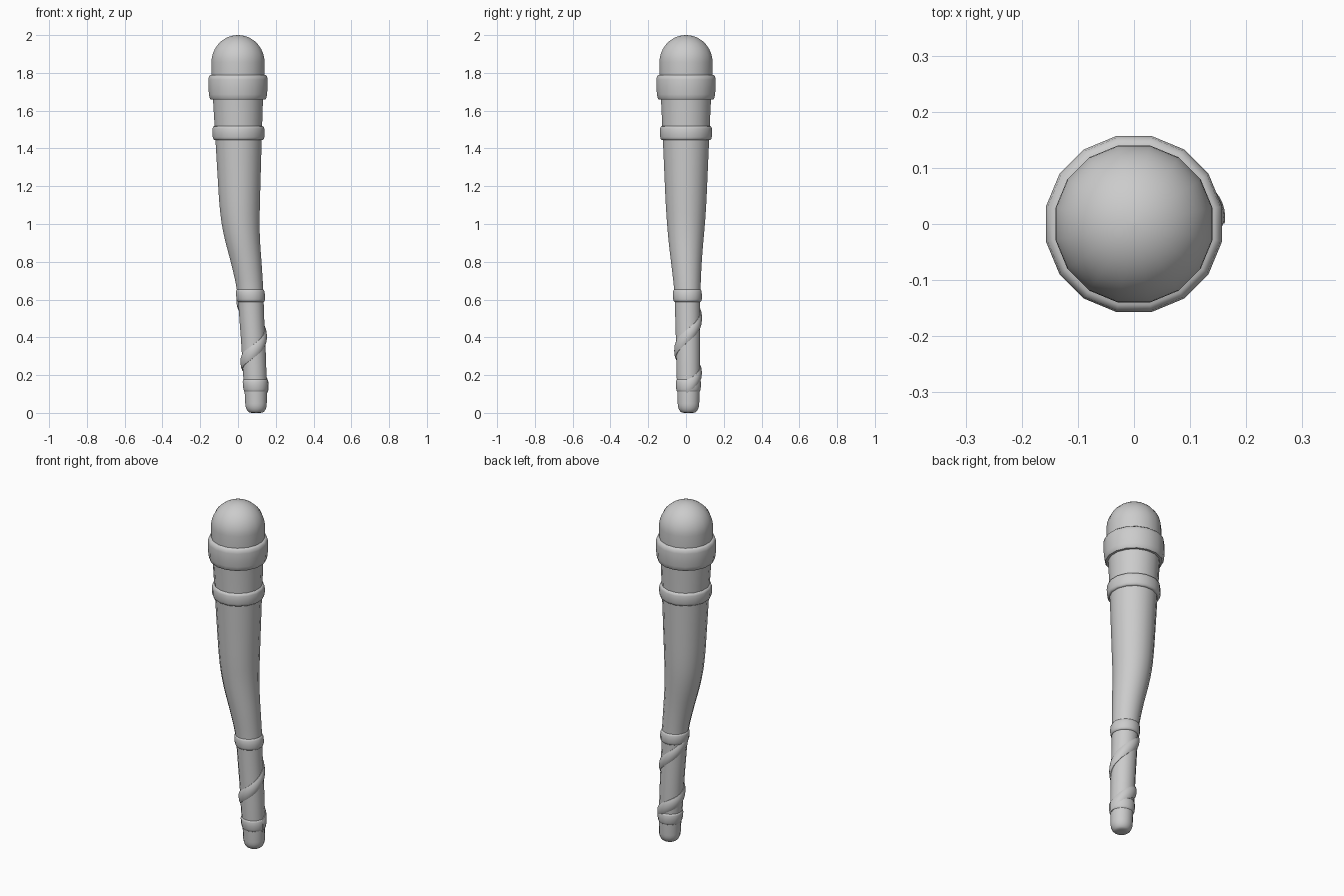
import bpy, bmesh, math
from mathutils import Vector

if "Cube" in bpy.data.objects:
    bpy.data.objects.remove(bpy.data.objects["Cube"])

SIDES = 16

# Bent centre line and radius of the club: z, x, y, radius
KEYS = [
    (0.00, 0.096, 0.013, 0.057), (0.11, 0.094, 0.013, 0.060),
    (0.20, 0.089, 0.012, 0.063), (0.35, 0.082, 0.011, 0.065),
    (0.50, 0.073, 0.009, 0.067), (0.65, 0.064, 0.007, 0.071),
    (0.80, 0.043, 0.002, 0.083), (0.90, 0.026, 0.000, 0.093),
    (1.00, 0.014, 0.000, 0.102), (1.10, 0.009, 0.000, 0.109),
    (1.25, 0.006, 0.000, 0.116), (1.45, 0.003, 0.000, 0.125),
    (1.66, 0.000, 0.000, 0.135), (1.78, 0.000, 0.000, 0.142),
    (1.86, 0.000, 0.000, 0.143), (2.00, 0.000, 0.000, 0.143),
]


def shaft_at(z):
    """Smoothly interpolated centre x, y and radius at height z."""
    i = 0
    while i < len(KEYS) - 2 and z > KEYS[i + 1][0]:
        i += 1
    a, b = KEYS[i], KEYS[i + 1]
    p, n = KEYS[max(i - 1, 0)], KEYS[min(i + 2, len(KEYS) - 1)]
    h = b[0] - a[0]
    t = (z - a[0]) / h
    out = []
    for k in (1, 2, 3):
        m0 = (b[k] - p[k]) / (b[0] - p[0]) * h
        m1 = (n[k] - a[k]) / (n[0] - a[0]) * h
        out.append((2*t**3 - 3*t**2 + 1) * a[k] + (t**3 - 2*t**2 + t) * m0
                   + (3*t**2 - 2*t**3) * b[k] + (t**3 - t**2) * m1)
    return out


def loft(name, rings, closed_rings=False, caps=True, angle=50):
    """Skin a list of equal-length point loops."""
    bm = bmesh.new()
    rows = [[bm.verts.new(p) for p in r] for r in rings]
    n = len(rows[0])
    pairs = list(zip(rows, rows[1:]))
    if closed_rings:
        pairs.append((rows[-1], rows[0]))
    for a, b in pairs:
        for j in range(n):
            k = (j + 1) % n
            bm.faces.new((a[j], a[k], b[k], b[j]))
    if caps and not closed_rings:
        bm.faces.new(rows[0][::-1])
        bm.faces.new(rows[-1])
    bmesh.ops.recalc_face_normals(bm, faces=bm.faces)
    me = bpy.data.meshes.new(name)
    bm.to_mesh(me)
    bm.free()
    ob = bpy.data.objects.new(name, me)
    bpy.context.collection.objects.link(ob)
    bpy.ops.object.select_all(action='DESELECT')
    ob.select_set(True)
    bpy.context.view_layer.objects.active = ob
    bpy.ops.object.shade_smooth_by_angle(angle=math.radians(angle))
    return ob


def ring(z, r):
    x, y, _ = shaft_at(z)
    return [Vector((x + r * math.cos(a), y + r * math.sin(a), z))
            for a in (2 * math.pi * (j + 0.5) / SIDES for j in range(SIDES))]


# Shaft: rounded foot, bent tapering body, domed head
shaft = []
for i in range(1, 7):
    t = i / 6 * math.pi / 2
    shaft.append(ring(0.05 * (1 - math.cos(t)), 0.028 + 0.030 * math.sin(t)))
shaft.insert(0, ring(0.0, 0.02))
for i in range(1, 37):
    z = 0.05 + i * (1.857 - 0.05) / 36
    shaft.append(ring(z, shaft_at(z)[2]))
for i in range(1, 13):
    t = i / 12 * math.pi / 2 * 0.985
    shaft.append(ring(1.857 + 0.143 * math.sin(t), 0.143 * math.cos(t)))
loft("club_shaft", shaft)


# Rounded collars around the shaft
def collar(name, z0, z1, r_low, r_high):
    h, bulge = z1 - z0, 0.014
    prof = [(0.0, -0.03), (0.0, -0.008), (0.06, -0.003), (0.2, 0.0), (0.5, 0.001),
            (0.8, 0.0), (0.94, -0.004), (1.0, -bulge), (1.0, -0.03)]
    loft(name, [ring(z0 + u * h, r_low + (r_high - r_low) * u + d)
                for u, d in prof], closed_rings=True)


collar("head_collar", 1.66, 1.79, 0.156, 0.161)
collar("upper_collar", 1.445, 1.52, 0.139, 0.140)
collar("grip_top_collar", 0.588, 0.656, 0.077, 0.077)
collar("grip_bottom_collar", 0.11, 0.18, 0.065, 0.068)

# Spiral strap winding up the grip
TURNS = [(-370, 0.13), (-270, 0.215), (-180, 0.262), (-90, 0.325),
         (0, 0.41), (90, 0.50), (190, 0.605)]


def turn_height(deg):
    for (a, za), (b, zb) in zip(TURNS, TURNS[1:]):
        if deg <= b:
            return za + (zb - za) * (deg - a) / (b - a)
    return TURNS[-1][1]


strap = []
for i in range(57):
    deg = -370 + i * 10
    zc = sum(turn_height(max(-370, min(190, deg + d))) for d in (-30, 0, 30)) / 3
    a = math.radians(deg)
    loop = []
    for j in range(10):
        t = 2 * math.pi * j / 10
        z = zc + 0.036 * math.sin(t)
        x, y, r = shaft_at(z)
        r += 0.010 * math.cos(t) - 0.001
        loop.append(Vector((x + r * math.cos(a), y + r * math.sin(a), z)))
    strap.append(loop)
loft("spiral_strap", strap)
